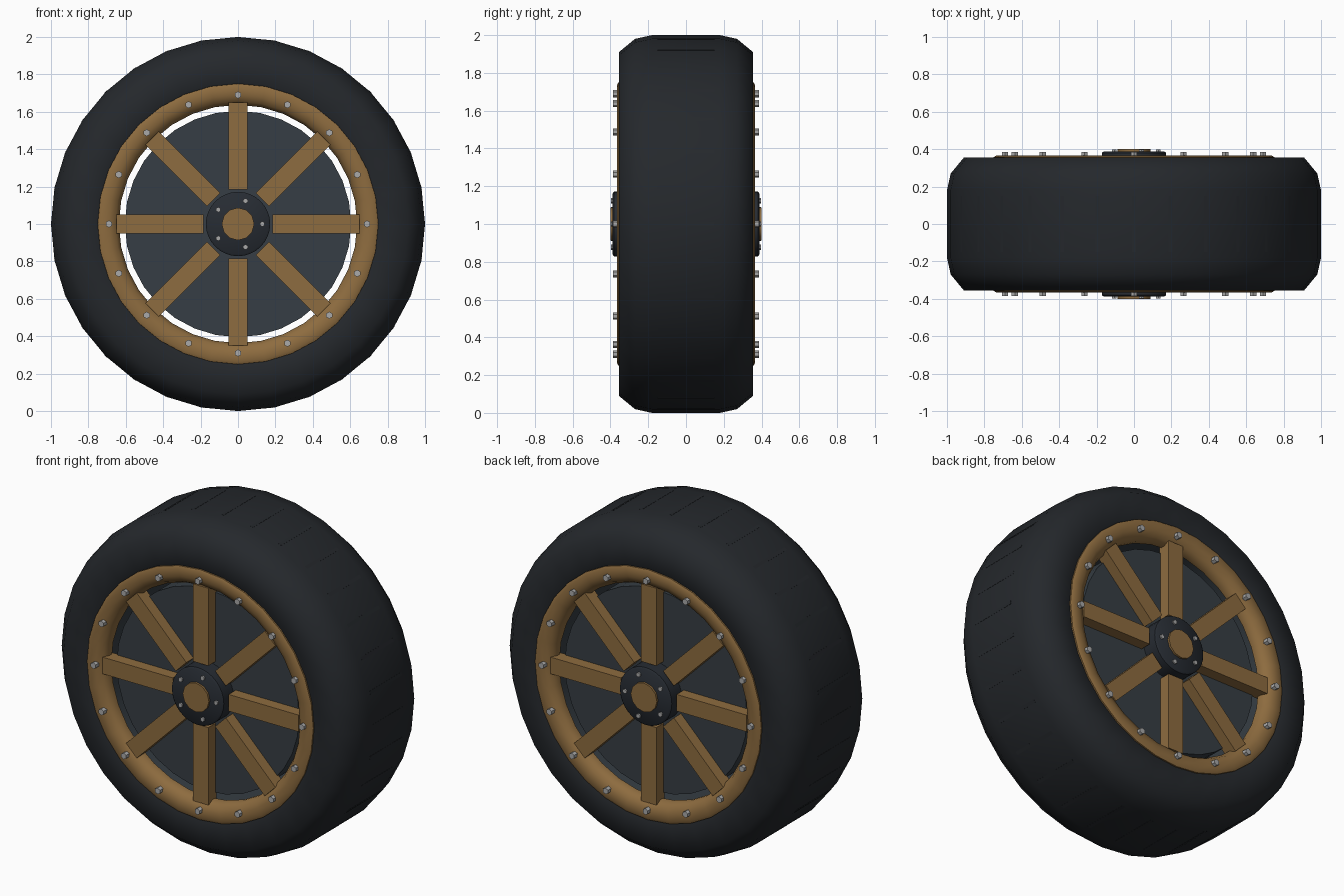
import bpy, bmesh, math
from mathutils import Matrix, Vector

if "Cube" in bpy.data.objects:
    bpy.data.objects.remove(bpy.data.objects["Cube"])

C = Vector((0, 0, 1))


def mat(name, col):
    m = bpy.data.materials.new(name)
    m.diffuse_color = (*col, 1)
    m.use_nodes = True
    m.node_tree.nodes["Principled BSDF"].inputs["Base Color"].default_value = m.diffuse_color
    return m


RUBBER = mat("rubber", (0.018, 0.021, 0.025))
BRONZE = mat("bronze", (0.27, 0.15, 0.05))
SLATE = mat("slate", (0.037, 0.048, 0.058))
HUB = mat("dark_steel", (0.02, 0.025, 0.033))
STEEL = mat("steel", (0.4, 0.4, 0.4))


def finish(name, bm, m, smooth=0):
    bmesh.ops.recalc_face_normals(bm, faces=bm.faces)
    me = bpy.data.meshes.new(name)
    bm.to_mesh(me)
    bm.free()
    me.materials.append(m)
    ob = bpy.data.objects.new(name, me)
    bpy.context.collection.objects.link(ob)
    if smooth:
        bpy.ops.object.select_all(action='DESELECT')
        bpy.context.view_layer.objects.active = ob
        ob.select_set(True)
        bpy.ops.object.shade_smooth_by_angle(angle=math.radians(smooth))
    return ob


def lathe(name, prof, m, n=32, smooth=40, closed=True):
    """Revolve (radius, y) points around the axle; open profiles get end caps."""
    bm = bmesh.new()
    rings = []
    for i in range(n):
        a = math.tau * i / n
        rings.append([bm.verts.new(C + Vector((r * math.sin(a), y, r * math.cos(a))))
                      for r, y in prof])
    k = len(prof)
    for i in range(n):
        p, q = rings[i], rings[(i + 1) % n]
        for j in range(k if closed else k - 1):
            bm.faces.new((p[j], p[(j + 1) % k], q[(j + 1) % k], q[j]))
    if not closed:
        for j in (0, k - 1):
            bm.faces.new([r[j] for r in rings])
    return finish(name, bm, m, smooth)


def add_box(bm, r0, r1, w, y0, y1, a):
    """Box reaching outward from the axle at angle a."""
    mtx = (Matrix.Translation(C) @ Matrix.Rotation(a, 4, 'Y')
           @ Matrix.Translation((0, (y0 + y1) / 2, (r0 + r1) / 2))
           @ Matrix.Diagonal((w, y1 - y0, r1 - r0, 1)))
    bmesh.ops.create_cube(bm, size=1, matrix=mtx)


def add_bolts(name, count, R, rad, y0, y1, start):
    bm = bmesh.new()
    for s in (-1, 1):
        for i in range(count):
            a = start + math.tau * i / count
            pos = C + Vector((R * math.cos(a), s * (y0 + y1) / 2, R * math.sin(a)))
            mtx = Matrix.Translation(pos) @ Matrix.Rotation(math.pi / 2, 4, 'X')
            bmesh.ops.create_cone(bm, cap_ends=True, segments=6, radius1=rad,
                                  radius2=rad, depth=y1 - y0, matrix=mtx)
    return finish(name, bm, STEEL)


# tyre
half = [(1.0, 0.18), (0.98, 0.27), (0.91, 0.355), (0.76, 0.355), (0.70, 0.32)]
lathe("tyre", half + [(r, -y) for r, y in reversed(half)], RUBBER, smooth=70)

# tread bars, barely proud of the tyre
bm = bmesh.new()
for i in range(32):
    add_box(bm, 0.97, 1.0, 0.02, -0.15, 0.15, math.tau * i / 32)
finish("tread_bars", bm, RUBBER)

# inner barrel and centre disc
lathe("rim_barrel", [(0.71, -0.31), (0.71, 0.31), (0.66, 0.31), (0.66, -0.31)], SLATE)
lathe("centre_disc", [(0.605, -0.285), (0.605, 0.285)], SLATE, closed=False)

# bronze rings on both sides
ring = [(0.75, 0.31), (0.75, 0.358), (0.735, 0.366), (0.69, 0.363),
        (0.655, 0.347), (0.637, 0.315), (0.637, 0.29), (0.70, 0.29)]
for side, s in (("front", -1), ("back", 1)):
    lathe(side + "_ring", [(r, s * y) for r, y in ring], BRONZE, smooth=60)
    # spokes
    bm = bmesh.new()
    for i in range(8):
        y0, y1 = sorted((s * 0.275, s * 0.353))
        add_box(bm, 0.185, 0.65, 0.1, y0, y1, math.tau * i / 8)
    finish(side + "_spokes", bm, BRONZE)
    # hub and cap
    lathe(side + "_hub", [(0.172, s * 0.27), (0.172, s * 0.38), (0.162, s * 0.388)],
          HUB, closed=False)
    lathe(side + "_hub_cap", [(0.087, s * 0.37), (0.087, s * 0.4)], BRONZE,
          n=12, closed=False)

# bolts
add_bolts("ring_bolts", 16, 0.69, 0.019, 0.34, 0.386, 0)
add_bolts("hub_bolts", 5, 0.13, 0.014, 0.37, 0.397, 0)
